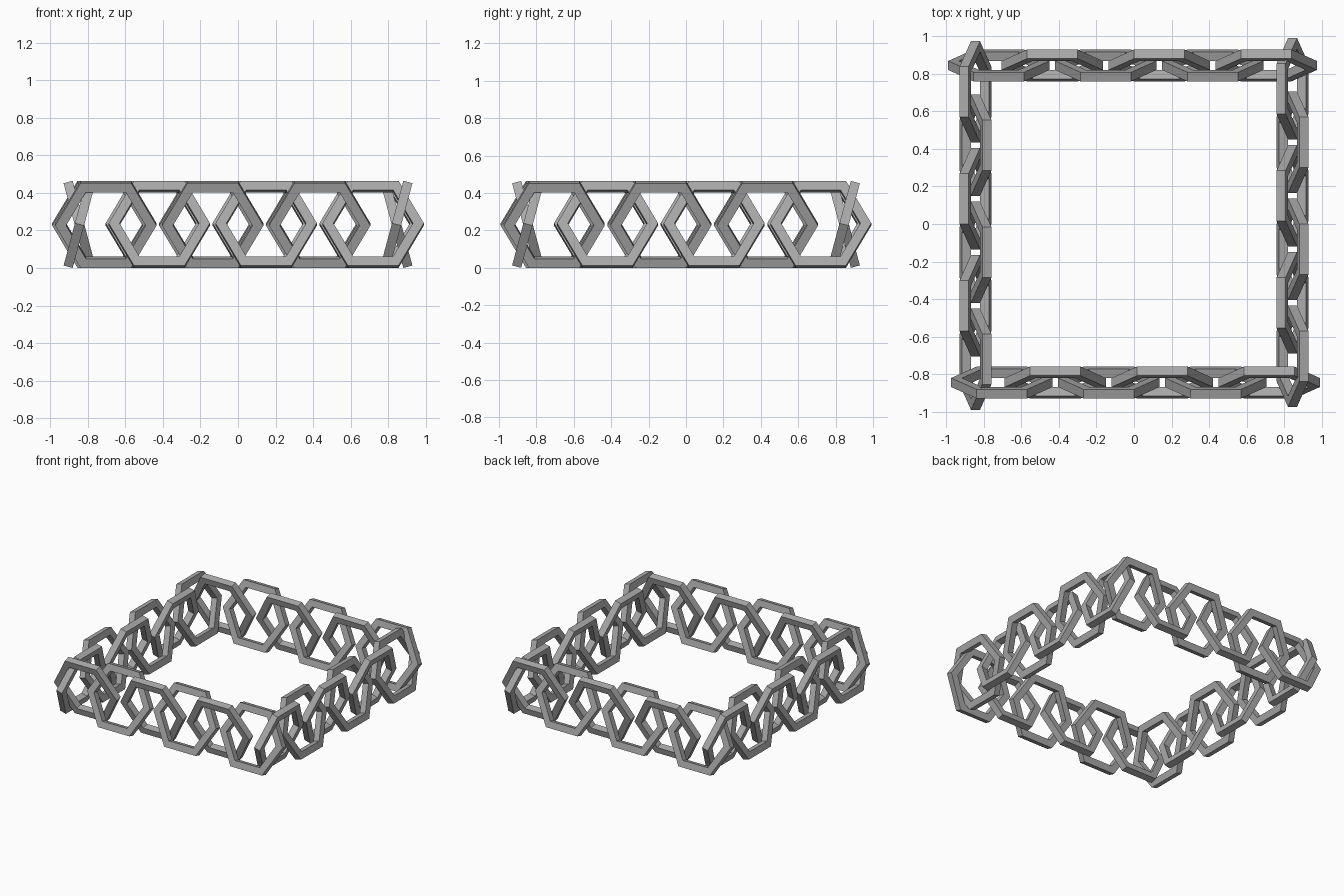
import bpy
import bmesh
from math import cos, sin, pi, radians
from mathutils import Matrix

if "Cube" in bpy.data.objects:
    bpy.data.objects.remove(bpy.data.objects["Cube"])

OUTER, INNER = 0.27, 0.212   # corner radii of a link
THICK = 0.05
LEAN = radians(15)
PITCH = 0.285                # distance between neighbouring links
OFFSET = 0.845               # distance of each row from the centre
SHIFT = 0.008                # small slide of each row along itself
MID_Z = 0.2325

steel = bpy.data.materials.new("grey steel")
steel.use_nodes = True
colour = (0.40, 0.40, 0.40, 1)
steel.diffuse_color = colour
steel.node_tree.nodes["Principled BSDF"].inputs["Base Color"].default_value = colour


def hexagon_link_mesh():
    """Flat six-sided ring standing in the xz plane."""
    bm = bmesh.new()
    section = [(OUTER, -1), (OUTER, 1), (INNER, 1), (INNER, -1)]
    rings = []
    for i in range(6):
        a = i * pi / 3
        rings.append([bm.verts.new((r * cos(a), s * THICK / 2, r * sin(a)))
                      for r, s in section])
    for i, ring in enumerate(rings):
        after = rings[(i + 1) % 6]
        for j in range(4):
            k = (j + 1) % 4
            bm.faces.new((ring[j], ring[k], after[k], after[j]))
    bmesh.ops.recalc_face_normals(bm, faces=bm.faces)
    mesh = bpy.data.meshes.new("hexagon_link")
    bm.to_mesh(mesh)
    bm.free()
    mesh.materials.append(steel)
    return mesh


link_mesh = hexagon_link_mesh()

# Four rows of six links, leaning out and in by turns
for side, name in enumerate(("front", "left", "back", "right")):
    turn = Matrix.Rotation(side * pi / 2, 4, "Z")
    for i in range(6):
        link = bpy.data.objects.new(f"{name}_link_{i + 1}", link_mesh)
        bpy.context.collection.objects.link(link)
        lean = LEAN if i % 2 == 0 else -LEAN
        place = Matrix.Translation(((i - 2.5) * PITCH + SHIFT, -OFFSET, MID_Z))
        link.matrix_world = turn @ place @ Matrix.Rotation(lean, 4, "X")
